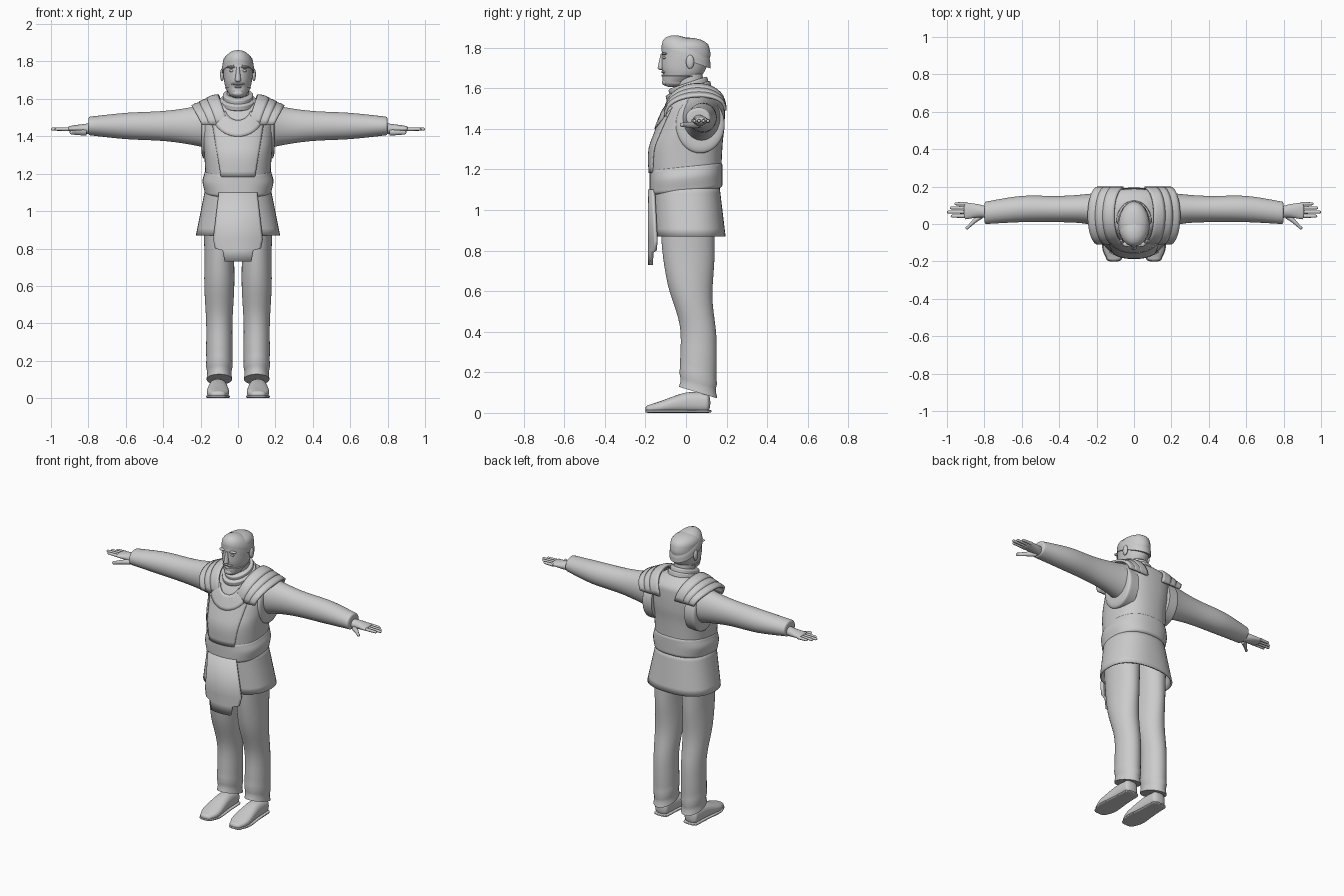
import bpy, bmesh, math
from mathutils import Vector

cube = bpy.data.objects.get("Cube")
if cube:
    bpy.data.objects.remove(cube, do_unlink=True)

GREY = (0.6, 0.6, 0.6, 1)
grey = bpy.data.materials.new("plain grey")
grey.use_nodes = True
grey.diffuse_color = GREY
grey.node_tree.nodes["Principled BSDF"].inputs["Base Color"].default_value = GREY


def finish(name, bm, thickness=0):
    """Turn a bmesh into a smooth shaded object."""
    bmesh.ops.recalc_face_normals(bm, faces=bm.faces)
    mesh = bpy.data.meshes.new(name)
    bm.to_mesh(mesh)
    bm.free()
    mesh.materials.append(grey)
    mesh.polygons.foreach_set("use_smooth", [True] * len(mesh.polygons))
    mesh.set_sharp_from_angle(angle=math.radians(50))
    obj = bpy.data.objects.new(name, mesh)
    bpy.context.collection.objects.link(obj)
    if thickness:
        solid = obj.modifiers.new("thickness", "SOLIDIFY")
        solid.thickness = thickness
        solid.offset = 0


def skin(name, points, closed=False, caps=False, thickness=0):
    """Skin a list of equally long point rows."""
    bm = bmesh.new()
    rings = [[bm.verts.new(point) for point in row] for row in points]
    count = len(rings[0])
    for low, high in zip(rings, rings[1:]):
        for j in range(count if closed else count - 1):
            k = (j + 1) % count
            bm.faces.new((low[j], low[k], high[k], high[j]))
    if caps:
        bm.faces.new(rings[0])
        bm.faces.new(rings[-1])
    finish(name, bm, thickness)


def dense(rows, steps=5):
    """Smooth curve through rows of (position, middle, radius, other radius)."""
    rows = [Vector(row) for row in rows]
    out = []
    for i, (p, q) in enumerate(zip(rows, rows[1:])):
        enter = (q - rows[max(i - 1, 0)]) / 2
        leave = (rows[min(i + 2, len(rows) - 1)] - p) / 2
        for k in range(steps):
            s = k / steps
            blend = s * s * (3 - 2 * s)
            out.append(p.lerp(q, blend) + enter * s * (1 - s) ** 2 - leave * s * s * (1 - s))
    return out + [rows[-1]]


def dome(row, height, keep):
    """Rows that round off an end, shrinking the radii to a kept share."""
    out = []
    for k in range(1, 6):
        angle = math.pi / 2 * k / 5
        share = keep + (1 - keep) * math.cos(angle)
        out.append((row[0] + height * math.sin(angle), row[1], row[2] * share, row[3] * share))
    return out


def loft(name, rows, axis="z", side=1, shift=0, power=2, tilt=0, low=0, high=0,
         keep=.05, folds=0, caps=True, thickness=0):
    """Loft superellipse rings along an axis, with optional rounded ends."""
    rows = dense(rows)
    start = dome(rows[0], -low, keep)[::-1] if low else []
    end = dome(rows[-1], high, keep) if high else []
    count = 40
    points = []
    for t, middle, ra, rb in start + rows + end:
        swell = 1 + folds * math.sin(t * 80) * max(0, 1 - t / .4)
        ring = []
        for j in range(count):
            c, s = math.cos(math.tau * j / count), math.sin(math.tau * j / count)
            u = swell * ra * math.copysign(abs(c) ** (2 / power), c)
            v = swell * rb * math.copysign(abs(s) ** (2 / power), s)
            if axis == "x":
                ring.append((side * t, middle + u, shift + v))
            elif axis == "y":
                ring.append((side * (shift + u), t, middle + v))
            else:
                ring.append((side * shift + u, middle + v, t + tilt * v))
        points.append(ring)
    skin(name, points, True, caps, thickness)


def ball(name, centre, size):
    bm = bmesh.new()
    bmesh.ops.create_uvsphere(bm, u_segments=20, v_segments=12, radius=1)
    bmesh.ops.scale(bm, vec=size, verts=bm.verts)
    bmesh.ops.translate(bm, vec=centre, verts=bm.verts)
    finish(name, bm)


# Vest, belt and skirt
BODY, LEAN = 2.4, .1
torso = [(1.1, 0, .17, .17), (1.3, 0, .18, .18), (1.4, .02, .19, .17),
         (1.5, .04, .19, .15), (1.55, .05, .17, .13), (1.6, .04, .1, .09)]
loft("vest", torso, power=BODY, tilt=LEAN)
loft("belt", [(1.11, 0, .18, .18), (1.16, 0, .19, .18), (1.2, 0, .18, .18)],
     power=BODY, tilt=LEAN, low=.02, high=.02, keep=.9)
loft("skirt", [(1.12, 0, .17, .16), (.87, .02, .22, .17)],
     power=BODY, caps=False, thickness=.01)


def across(width):
    return [width * k / 10 for k in range(-10, 11)]


# Front tabard with stepped lower edge
tabard = [(1.1, .1), (.85, .13), (.8, .12), (.79, .08), (.73, .07)]
skin("tabard", [[(x, 2 * x * x - .18, z) for x in across(width)] for z, width in tabard],
     thickness=.015)

# Raised panels that follow the front of the vest
vest_rows = dense(torso, 20)


def on_vest(x, t, lift):
    row = min(vest_rows, key=lambda r: abs(r[0] - t))
    depth = row[3] * (1 - min(abs(x) / row[2], .98) ** BODY) ** (1 / BODY)
    return (x, row[1] - depth - lift, t - LEAN * depth)


skin("chest_panel", [[on_vest(x, 1.2 + .03 * k, .003) for x in across(.09 + .005 * k)]
                     for k in range(11)], thickness=.008)
yoke = []
for k in range(6):
    radius = .07 + .017 * k
    angles = [math.radians(270 + a) for a in across(70)]
    yoke.append([on_vest(radius * math.cos(a), 1.57 + radius * math.sin(a), .008)
                 for a in angles])
skin("neck_yoke", yoke, thickness=.008)

# Neck and stacked collar
loft("neck", [(1.5, .03, .06, .07), (1.68, .01, .06, .07)])
for k, name in enumerate(("lower_collar", "upper_collar")):
    wide = .095 - .014 * k
    bottom = 1.575 + .025 * k
    loft(name, [(bottom, .015, wide, wide + .015), (bottom + .02, .01, wide, wide + .015)],
         tilt=.33, low=.008, high=.008, keep=.8)

# Head, hair and beard
loft("head", [(1.62, -.06, .04, .05), (1.66, -.02, .065, .09), (1.7, -.01, .075, .11),
              (1.76, 0, .08, .12), (1.8, 0, .08, .115)], low=.015, high=.05)
loft("hair", [(1.74, 0, .085, .12), (1.77, 0, .085, .12)], tilt=-.35, high=.08)
loft("beard", [(1.63, -.05, .05, .065), (1.66, -.02, .07, .095)], low=.02, high=.005, keep=.4)
loft("nose", [(1.7, -.12, .016, .02), (1.77, -.115, .008, .01)], low=.01)
ball("moustache", (0, -.11, 1.68), (.035, .012, .007))
ball("lower_lip", (0, -.112, 1.663), (.02, .01, .006))
ball("chin", (0, -.1, 1.63), (.03, .018, .018))

for side, label in ((1, "left"), (-1, "right")):
    ball(label + "_ear", (.085 * side, .02, 1.73), (.011, .02, .034))
    ball(label + "_eye", (.032 * side, -.105, 1.75), (.014, .01, .007))
    ball(label + "_brow", (.035 * side, -.107, 1.77), (.026, .015, .007))

    # Armhole edge and sleeve
    loft(label + "_armhole", [(.12, .07, .12, .14), (.18, .07, .12, .14)],
         "x", side, shift=1.42, high=.015, keep=.7)
    loft(label + "_sleeve", [(.12, .07, .11, .13), (.25, .08, .08, .1), (.4, .08, .07, .08),
                             (.6, .08, .07, .07), (.79, .06, .06, .05)],
         "x", side, shift=1.455, high=.01, keep=.7)

    # Hand with four fingers and a thumb
    loft(label + "_palm", [(.78, .06, .03, .03), (.83, .07, .035, .025), (.9, .07, .045, .015)],
         "x", side, shift=1.44, high=.01)
    fingers = {"little": .96, "ring": .985, "middle": 1, "index": .98}
    for k, (finger, tip) in enumerate(fingers.items()):
        y = .108 - .022 * k
        loft(f"{label}_{finger}_finger", [(.89, y, .01, .01), (tip - .01, y, .008, .008)],
             "x", side, shift=1.438, high=.01)
    loft(label + "_thumb", [(.81, .05, .02, .016), (.85, .02, .016, .014), (.89, -.02, .01, .01)],
         "x", side, shift=1.42, high=.01)

    # Three overlapping shoulder plates
    for k, place in enumerate(("inner", "middle", "outer")):
        plate = []
        for f in (0, .25, .5, .75, 1):
            height = .143 - .02 * k - .018 * f * f
            row = []
            for s in across(1):
                a = math.pi / 2 * s
                row.append((side * (.055 + .04 * k + .06 * f + .05 * math.cos(a)),
                            .045 + .148 * math.sin(a),
                            1.475 + .015 * s + height * max(math.cos(a), 0) ** .8))
            plate.append(row)
        skin(f"{label}_{place}_shoulder_plate", plate, thickness=.014)

    # Trouser leg with folds above the hem
    loft(label + "_trouser_leg",
         [(1, .01, .09, .13), (.8, .01, .08, .13), (.6, .02, .08, .11), (.4, .06, .07, .09),
          (.2, .06, .07, .09), (.1, .06, .065, .09)],
         side=side, shift=.1, tilt=-.3, folds=.06)

    # Shoe and sole
    outline = [(-.18, .04, .04), (-.12, .06, .06), (0, .05, .1), (.1, .045, .1)]
    loft(label + "_shoe", [(y, h / 2, w, h / 2) for y, w, h in outline],
         "y", side, shift=.107, power=BODY, low=.02, high=.02)
    loft(label + "_sole", [(y, .008, w + .004, .008) for y, w, h in outline],
         "y", side, shift=.107, power=4, low=.02, high=.025, keep=.4)
